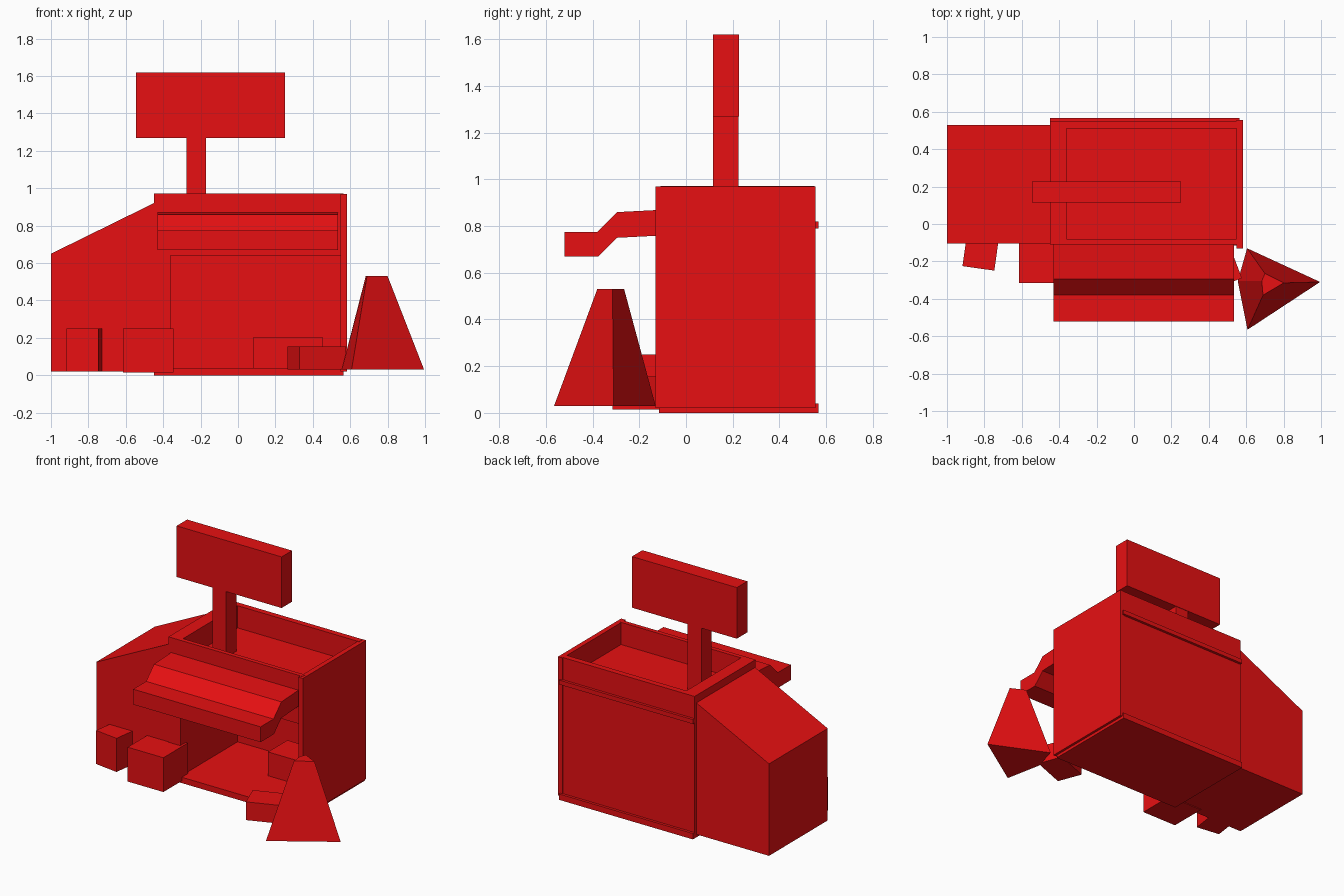
import bpy
from math import radians

cube = bpy.data.objects.get("Cube")
if cube:
    bpy.data.objects.remove(cube, do_unlink=True)

red = bpy.data.materials.new("bright_red")
red.use_nodes = True
COLOR = (0.8, 0.005, 0.006, 1)
red.diffuse_color = COLOR
red.node_tree.nodes["Principled BSDF"].inputs["Base Color"].default_value = COLOR


def loft(name, start, end):
    """Closed solid joining two matching rings of points."""
    n = len(start)
    faces = [tuple(reversed(range(n))), tuple(range(n, 2 * n))]
    faces += [(i, (i + 1) % n, n + (i + 1) % n, n + i) for i in range(n)]
    mesh = bpy.data.meshes.new(name)
    mesh.from_pydata(list(start) + list(end), [], faces)
    mesh.materials.append(red)
    obj = bpy.data.objects.new(name, mesh)
    bpy.context.collection.objects.link(obj)
    # make every face point outward
    import bmesh
    bm = bmesh.new()
    bm.from_mesh(mesh)
    bmesh.ops.recalc_face_normals(bm, faces=bm.faces)
    bm.to_mesh(mesh)
    bm.free()
    return obj


def block(name, x, y, z, turn=0):
    """Box from its x, y and z ranges, turned about its own centre."""
    cx, cy = sum(x) / 2, sum(y) / 2
    hx, hy = (x[1] - x[0]) / 2, (y[1] - y[0]) / 2
    ring = [(-hx, -hy), (hx, -hy), (hx, hy), (-hx, hy)]
    obj = loft(name, [(a, b, z[0]) for a, b in ring], [(a, b, z[1]) for a, b in ring])
    obj.location = (cx, cy, 0)
    obj.rotation_euler.z = radians(turn)
    return obj


# Open-fronted shop shell with a sunken roof
block("floor_slab", (-0.45, 0.565), (-0.115, 0.568), (0, 0.04))
block("roof_slab", (-0.45, 0.565), (-0.10, 0.568), (0.79, 0.82))
block("left_wall", (-0.45, -0.36), (-0.11, 0.55), (0.02, 0.972))
block("right_wall", (0.548, 0.582), (-0.13, 0.555), (0.02, 0.97))
block("back_wall", (-0.45, 0.56), (0.51, 0.55), (0.02, 0.972))
block("front_fascia", (-0.45, 0.565), (-0.11, -0.08), (0.64, 0.972))

# Side annex with a sloping roof
slope = [(-1, 0.02), (-0.40, 0.02), (-0.40, 0.945), (-1, 0.65)]
loft("side_annex", [(x, -0.105, z) for x, z in slope], [(x, 0.53, z) for x, z in slope])

# Stepped awning
awning = [(-0.10, 0.87), (-0.295, 0.86), (-0.38, 0.775), (-0.52, 0.775),
          (-0.52, 0.67), (-0.375, 0.67), (-0.295, 0.75), (-0.10, 0.76)]
loft("awning", [(-0.43, y, z) for y, z in awning], [(0.535, y, z) for y, z in awning])

# Rooftop sign
block("sign_post", (-0.275, -0.17), (0.115, 0.225), (0.81, 1.28))
block("sign_board", (-0.545, 0.25), (0.115, 0.228), (1.27, 1.62))

# Crates outside and inside
block("turned_crate", (-0.906, -0.734), (-0.238, -0.066), (0.02, 0.25), -8)
block("front_crate", (-0.615, -0.345), (-0.315, -0.05), (0.015, 0.25))
block("inner_crate", (0.08, 0.455), (0.21, 0.42), (0.03, 0.203))
block("low_crate", (0.288, 0.554), (-0.343, -0.165), (0.03, 0.155), 21)

# Tapered four-sided cone beside the entrance
base = [(0.995, -0.31), (0.605, -0.13), (0.555, -0.305), (0.607, -0.565)]
top = [(0.80, -0.315), (0.70, -0.265), (0.683, -0.305), (0.69, -0.38)]
loft("cone", [(x, y, 0.03) for x, y in base], [(x, y, 0.53) for x, y in top])
